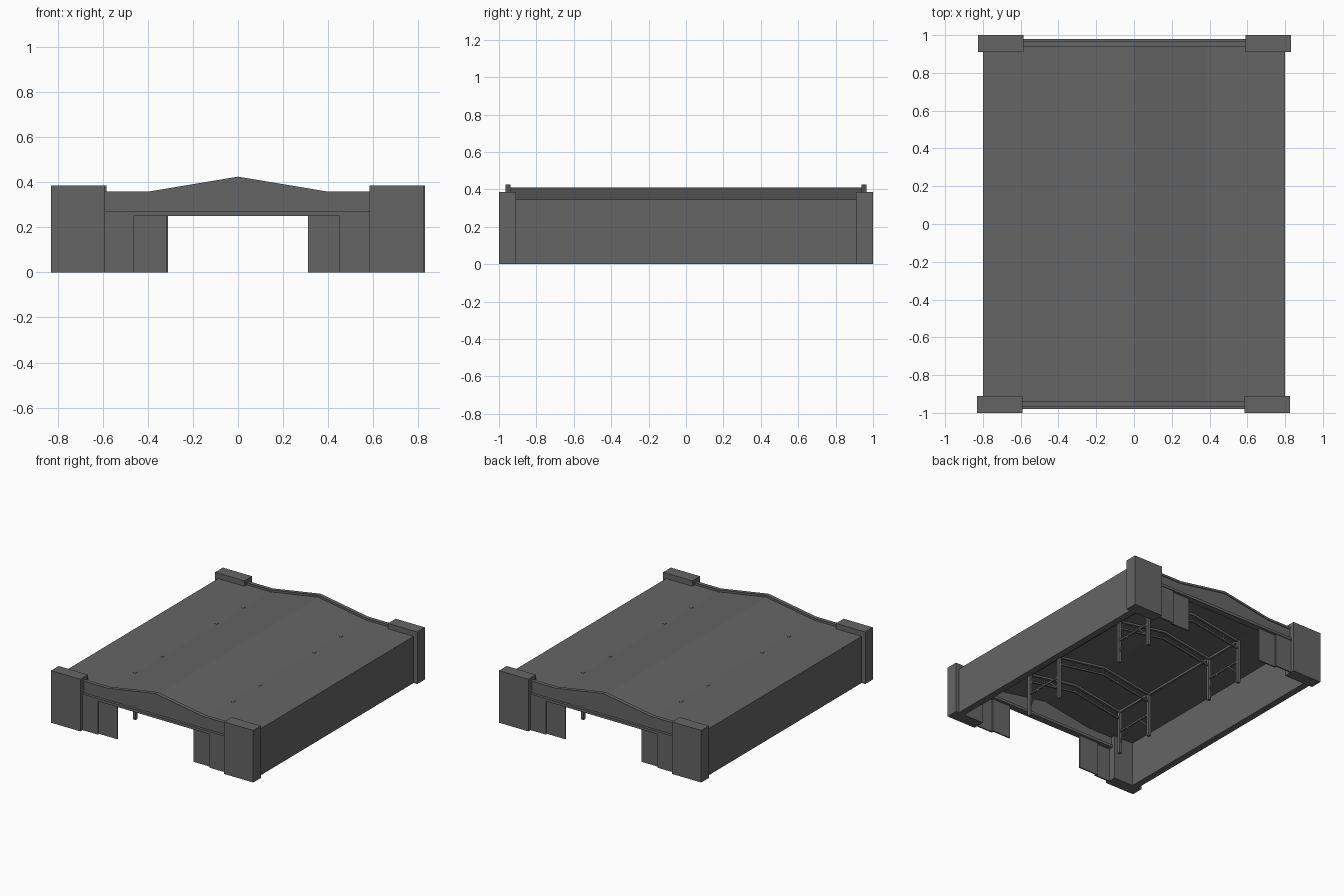
import bpy, bmesh
from mathutils import Vector

cube = bpy.data.objects.get("Cube")
if cube:
    bpy.data.objects.remove(cube)

grey = bpy.data.materials.new("concrete_grey")
grey.use_nodes = True
colour = (0.13, 0.13, 0.13, 1)
grey.diffuse_color = colour
grey.node_tree.nodes["Principled BSDF"].inputs["Base Color"].default_value = colour


def finish(name, bm):
    bmesh.ops.recalc_face_normals(bm, faces=bm.faces)
    mesh = bpy.data.meshes.new(name)
    bm.to_mesh(mesh)
    bm.free()
    mesh.materials.append(grey)
    obj = bpy.data.objects.new(name, mesh)
    bpy.context.collection.objects.link(obj)
    return obj


def box(name, x, y, z):
    bm = bmesh.new()
    bmesh.ops.create_cube(bm, size=1)
    for v in bm.verts:
        for i, (a, b) in enumerate((x, y, z)):
            v.co[i] = a if v.co[i] < 0 else b
    return finish(name, bm)


def extrude_profile(name, points, y0, y1):
    """Outline in x and z, extruded along y."""
    bm = bmesh.new()
    face = bm.faces.new([bm.verts.new((x, y0, z)) for x, z in points])
    moved = bmesh.ops.extrude_face_region(bm, geom=[face])["geom"]
    bmesh.ops.translate(bm, vec=(0, y1 - y0, 0),
                        verts=[v for v in moved if isinstance(v, bmesh.types.BMVert)])
    return finish(name, bm)


def bar(name, a, b, width):
    """Square bar between two points."""
    a, b = Vector(a), Vector(b)
    bm = bmesh.new()
    bmesh.ops.create_cube(bm, size=1)
    for v in bm.verts:
        v.co = Vector((v.co.x * width, v.co.y * width, v.co.z * (b - a).length))
    turn = (b - a).to_track_quat('Z', 'Y').to_matrix()
    bmesh.ops.rotate(bm, matrix=turn, verts=bm.verts)
    bmesh.ops.translate(bm, vec=(a + b) / 2, verts=bm.verts)
    return finish(name, bm)


def gable(half, eave, peak):
    return [(-half, eave), (-0.39, eave), (0, peak), (0.39, eave), (half, eave)]


def band(half, eave, peak, drop):
    """Gable strip of constant height."""
    return gable(half, eave, peak) + gable(half, eave - drop, peak - drop)[::-1]


# Roof sheet and long side walls
extrude_profile("roof", band(0.8, 0.345, 0.41, 0.012), -0.945, 0.945)
for side, s in (("left", 1), ("right", -1)):
    box(side + "_wall", sorted((s * 0.75, s * 0.8)), (-0.93, 0.93), (0, 0.34))

# End walls: the rear is the front turned half a circle
for end, s in (("front", 1), ("rear", -1)):
    def end_box(name, x, y, z):
        box(end + "_" + name, sorted(s * v for v in x), sorted(s * v for v in y), z)

    end_box("right_tower", (-0.83, -0.59), (-1, -0.91), (0, 0.385))
    end_box("left_tower", (0.585, 0.825), (-1, -0.91), (0, 0.385))
    wall = gable(0.6, 0.35, 0.415) + [(0.6, 0.25), (-0.6, 0.25)]
    extrude_profile(end + "_gable_wall", wall, s * -0.96, s * -0.942)
    extrude_profile(end + "_parapet_cap", band(0.6, 0.36, 0.425, 0.016), s * -0.966, s * -0.938)
    end_box("door_track", (-0.6, 0.6), (-0.98, -0.93), (0.25, 0.27))
    # Stacked sliding door leaves
    end_box("right_outer_leaf", (-0.6, -0.465), (-0.975, -0.965), (0, 0.25))
    end_box("right_inner_leaf", (-0.475, -0.315), (-0.96, -0.95), (0, 0.25))
    end_box("left_outer_leaf", (0.45, 0.595), (-0.975, -0.965), (0, 0.25))
    end_box("left_inner_leaf", (0.31, 0.46), (-0.96, -0.95), (0, 0.25))

# Inner frames: posts, rafters, lower chords and webs
rows = (-0.63, -0.32, 0.32, 0.63)
for y in rows:
    for s in (-1, 1):
        bar("frame_post", (s * 0.4, y, 0), (s * 0.4, y, 0.347), 0.022)
        bar("frame_rafter", (s * 0.4, y, 0.325), (0, y, 0.388), 0.016)
        bar("frame_lower_chord", (s * 0.4, y, 0.27), (0, y, 0.335), 0.012)
        for x, z in ((0.13, 0.315), (0.27, 0.29)):
            bar("frame_web", (s * x, y, z), (s * x, y, z + 0.055), 0.008)
    bar("frame_king_post", (0, y, 0.335), (0, y, 0.39), 0.008)

# Lengthwise beams, with rails and braces inside each pair of frames
for x in (-0.4, 0.4):
    bar("eave_beam", (x, rows[0], 0.325), (x, rows[-1], 0.325), 0.016)
    for y0, y1 in (rows[:2], rows[2:]):
        bar("side_rail", (x, y0, 0.17), (x, y1, 0.17), 0.012)
        for a, b in ((y0, y0 + 0.1), (y1, y1 - 0.1)):
            bar("side_brace", (x, a, 0.08), (x, b, 0.17), 0.01)
